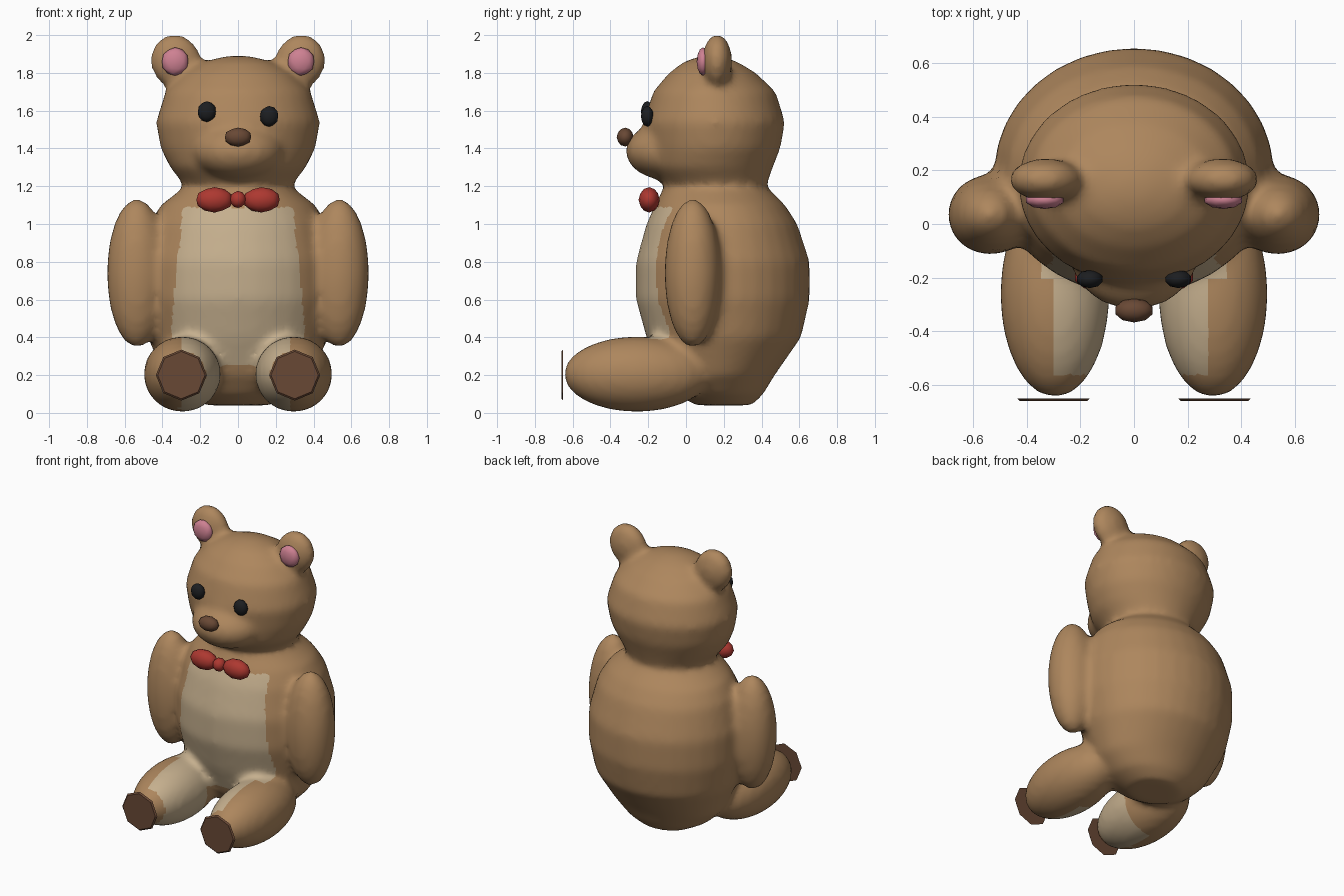
import bpy, bmesh, math
from mathutils import Matrix, Vector

if "Cube" in bpy.data.objects:
    bpy.data.objects.remove(bpy.data.objects["Cube"])


def material(name, rgb):
    m = bpy.data.materials.new(name)
    m.use_nodes = True
    col = (*rgb, 1)
    m.diffuse_color = col
    bsdf = m.node_tree.nodes["Principled BSDF"]
    bsdf.inputs["Base Color"].default_value = col
    bsdf.inputs["Roughness"].default_value = 0.8
    return m


fur = material("brown fur", (0.42, 0.24, 0.11))
cream = material("cream belly", (0.56, 0.43, 0.27))
dark = material("dark brown", (0.14, 0.065, 0.035))
pink = material("pink", (0.62, 0.22, 0.29))
red = material("red", (0.42, 0.04, 0.03))
black = material("black", (0.012, 0.013, 0.015))


def placed(loc, size, tilt=0):
    return (Matrix.Translation(loc) @ Matrix.Rotation(tilt, 4, 'Y')
            @ Matrix.Diagonal((*size, 1)))


def finish(bm, name, mats, smooth=True):
    bmesh.ops.recalc_face_normals(bm, faces=bm.faces)
    for f in bm.faces:
        f.smooth = smooth
    me = bpy.data.meshes.new(name)
    bm.to_mesh(me)
    bm.free()
    for m in mats:
        me.materials.append(m)
    ob = bpy.data.objects.new(name, me)
    bpy.context.collection.objects.link(ob)
    return ob


def ball(bm, loc, size, tilt=0):
    bmesh.ops.create_uvsphere(bm, u_segments=24, v_segments=16, radius=1,
                              matrix=placed(loc, size, tilt))


def bead(name, mat, loc, size, tilt=0):
    bm = bmesh.new()
    bmesh.ops.create_icosphere(bm, subdivisions=2, radius=1,
                               matrix=placed(loc, size, tilt))
    return finish(bm, name, [mat])


# Torso and head as one stack of rings: height, depth centre, half width, half depth
rings = [(0.04, 0.20, 0.17, 0.15), (0.10, 0.18, 0.29, 0.23), (0.20, 0.17, 0.39, 0.30),
         (0.40, 0.20, 0.48, 0.41), (0.60, 0.195, 0.52, 0.46), (0.80, 0.195, 0.52, 0.46),
         (1.00, 0.19, 0.47, 0.40), (1.10, 0.18, 0.41, 0.345), (1.20, 0.155, 0.28, 0.27),
         (1.30, 0.13, 0.36, 0.33), (1.40, 0.145, 0.41, 0.355), (1.54, 0.15, 0.435, 0.375),
         (1.70, 0.15, 0.385, 0.325), (1.80, 0.14, 0.29, 0.23), (1.86, 0.13, 0.18, 0.14),
         (1.89, 0.13, 0.06, 0.05)]
SEG = 32
bm = bmesh.new()
stack = []
for z, yc, rx, ry in rings:
    angles = [2 * math.pi * i / SEG for i in range(SEG)]
    stack.append([bm.verts.new((rx * math.cos(a), yc + ry * math.sin(a), z)) for a in angles])
for lo, hi in zip(stack, stack[1:]):
    for i in range(SEG):
        j = (i + 1) % SEG
        bm.faces.new((lo[i], lo[j], hi[j], hi[i]))
bm.faces.new(stack[0][::-1])
bm.faces.new(stack[-1])

# Snout, arms, legs and ears
ball(bm, (0, -0.11, 1.385), (0.24, 0.21, 0.15))
for s in (-1, 1):
    ball(bm, (s * 0.535, 0.035, 0.74), (0.16, 0.15, 0.395))
    ball(bm, (s * 0.295, -0.26, 0.205), (0.205, 0.39, 0.2))
    ball(bm, (s * 0.33, 0.165, 1.862), (0.135, 0.08, 0.145), s * 0.3)
rough = finish(bm, "rough_body", [fur])

# Melt the pieces into one soft skin
remesh = rough.modifiers.new("skin", 'REMESH')
remesh.mode = 'VOXEL'
remesh.voxel_size = 0.024
soft = rough.modifiers.new("soften", 'SMOOTH')
soft.factor = 0.5
soft.iterations = 8
skin = bpy.data.meshes.new_from_object(
    rough.evaluated_get(bpy.context.evaluated_depsgraph_get()))
bpy.data.objects.remove(rough)
skin.name = "bear_body"
body = bpy.data.objects.new("bear_body", skin)
bpy.context.collection.objects.link(body)
skin.materials.clear()
skin.materials.append(fur)
skin.materials.append(cream)


def is_cream(c):
    x = abs(c.x)
    belly = 0.25 < c.z < 1.09 and c.y < -0.07 and x < 0.35 - 0.1 * max(0, c.z - 0.5)
    leg = c.z < 0.42 and -0.56 < c.y < -0.15 and x < (0.28 if c.x > 0 else 0.31)
    on_leg = c.z < 0.42 and c.y < -0.2
    return leg if on_leg else belly


for p in skin.polygons:
    p.use_smooth = True
    p.material_index = int(is_cream(p.center))

# Face
bead("nose", dark, (0, -0.322, 1.46), (0.073, 0.045, 0.05))
bead("right_eye", black, (-0.165, -0.205, 1.595), (0.05, 0.034, 0.055))
bead("left_eye", black, (0.165, -0.205, 1.57), (0.05, 0.034, 0.055))

# Paired parts: inner ears, bow loops and flat foot pads
for s, side in ((-1, "right"), (1, "left")):
    bead(side + "_inner_ear", pink, (s * 0.333, 0.09, 1.86), (0.073, 0.034, 0.075))
    bead(side + "_bow_loop", red, (s * 0.125, -0.195, 1.128), (0.1, 0.056, 0.067))
    bm = bmesh.new()
    bmesh.ops.create_cone(bm, cap_ends=True, cap_tris=True, segments=8,
                          radius1=0.135, radius2=0.125, depth=0.009,
                          matrix=Matrix.Translation((s * 0.3, -0.655, 0.2))
                          @ Matrix.Rotation(math.pi / 2, 4, 'X'))
    finish(bm, side + "_foot_pad", [dark], smooth=False)
bead("bow_knot", red, (0, -0.205, 1.13), (0.043, 0.045, 0.045))
